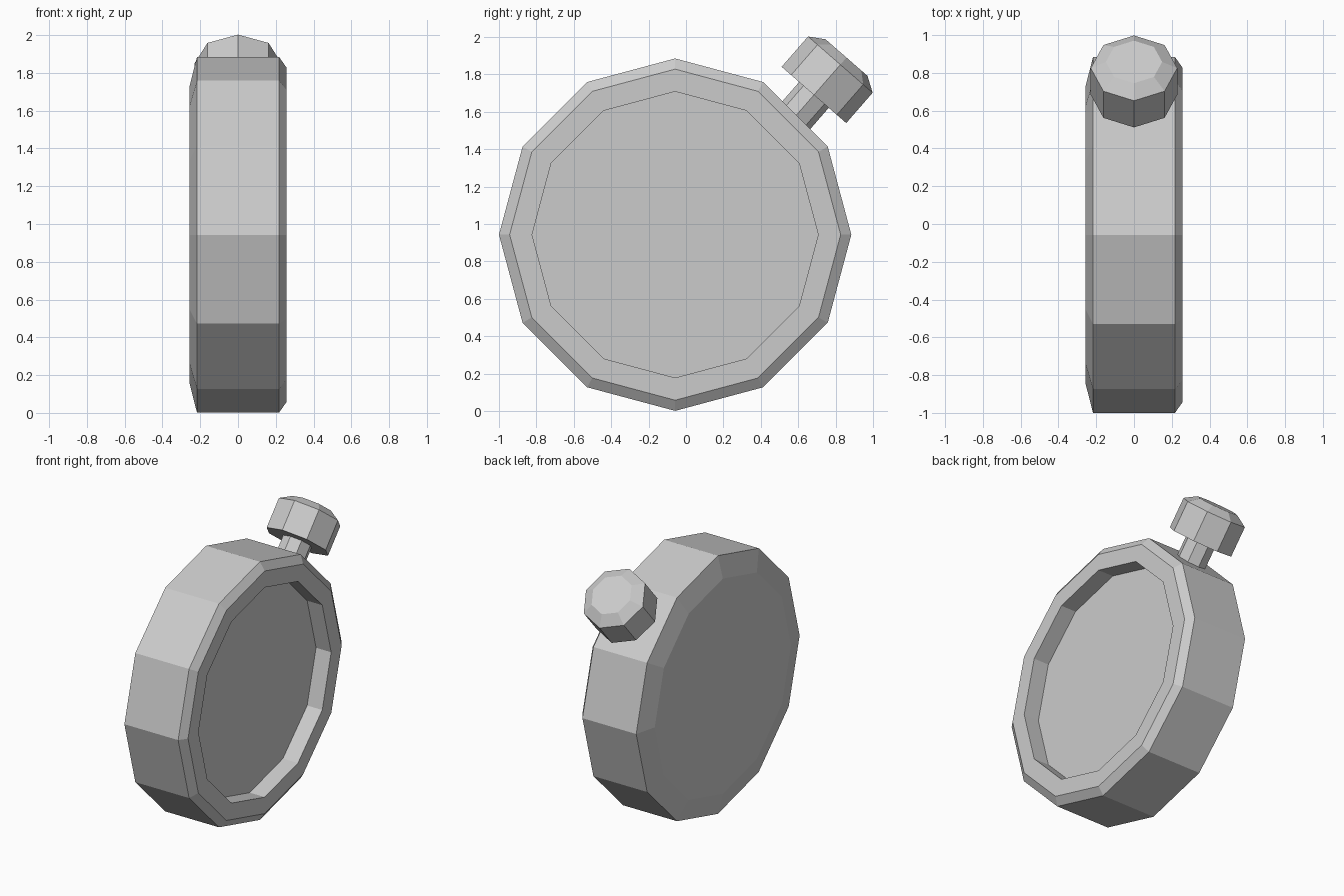
import bpy, bmesh, math
from mathutils import Vector

if "Cube" in bpy.data.objects:
    bpy.data.objects.remove(bpy.data.objects["Cube"], do_unlink=True)

grey = bpy.data.materials.new("plain grey")
grey.use_nodes = True
colour = (0.6, 0.6, 0.6, 1.0)
grey.diffuse_color = colour
grey.node_tree.nodes["Principled BSDF"].inputs["Base Color"].default_value = colour


def lathe(name, profile, sides, origin, axis, start):
    """Turn a (distance along axis, radius) profile into a faceted, capped solid."""
    origin, a, u = Vector(origin), Vector(axis).normalized(), Vector(start).normalized()
    v = a.cross(u)
    bm = bmesh.new()
    rings = []
    for t, r in profile:
        angles = [2 * math.pi * i / sides for i in range(sides)]
        rings.append([bm.verts.new(origin + a * t + (u * math.cos(k) + v * math.sin(k)) * r)
                      for k in angles])
    for low, high in zip(rings, rings[1:]):
        for i in range(sides):
            j = (i + 1) % sides
            bm.faces.new((low[i], low[j], high[j], high[i]))
    bm.faces.new(rings[0][::-1])
    bm.faces.new(rings[-1])
    bmesh.ops.recalc_face_normals(bm, faces=bm.faces)
    mesh = bpy.data.meshes.new(name)
    bm.to_mesh(mesh)
    bm.free()
    mesh.materials.append(grey)
    obj = bpy.data.objects.new(name, mesh)
    bpy.context.collection.objects.link(obj)
    return obj


# Twelve-sided case: wide back bevel, narrow front bevel, recessed dial
lathe("watch_case",
      [(-0.257, 0.785), (-0.217, 0.942), (0.217, 0.942),
       (0.257, 0.885), (0.257, 0.765), (0.135, 0.765)],
      12, (0, -0.058, 0.943), (1, 0, 0), (0, 0, 1))

# Octagonal crown and its stem, tilted up and back
crown_base = (0, 0.684, 1.69)
crown_axis = (0, 0.142, 0.163)
lathe("crown_stem", [(-0.21, 0.105), (0.03, 0.105)], 8, crown_base, crown_axis, (1, 0, 0))
lathe("crown", [(0, 0.229), (0.215, 0.229), (0.265, 0.149)], 8, crown_base, crown_axis, (1, 0, 0))
